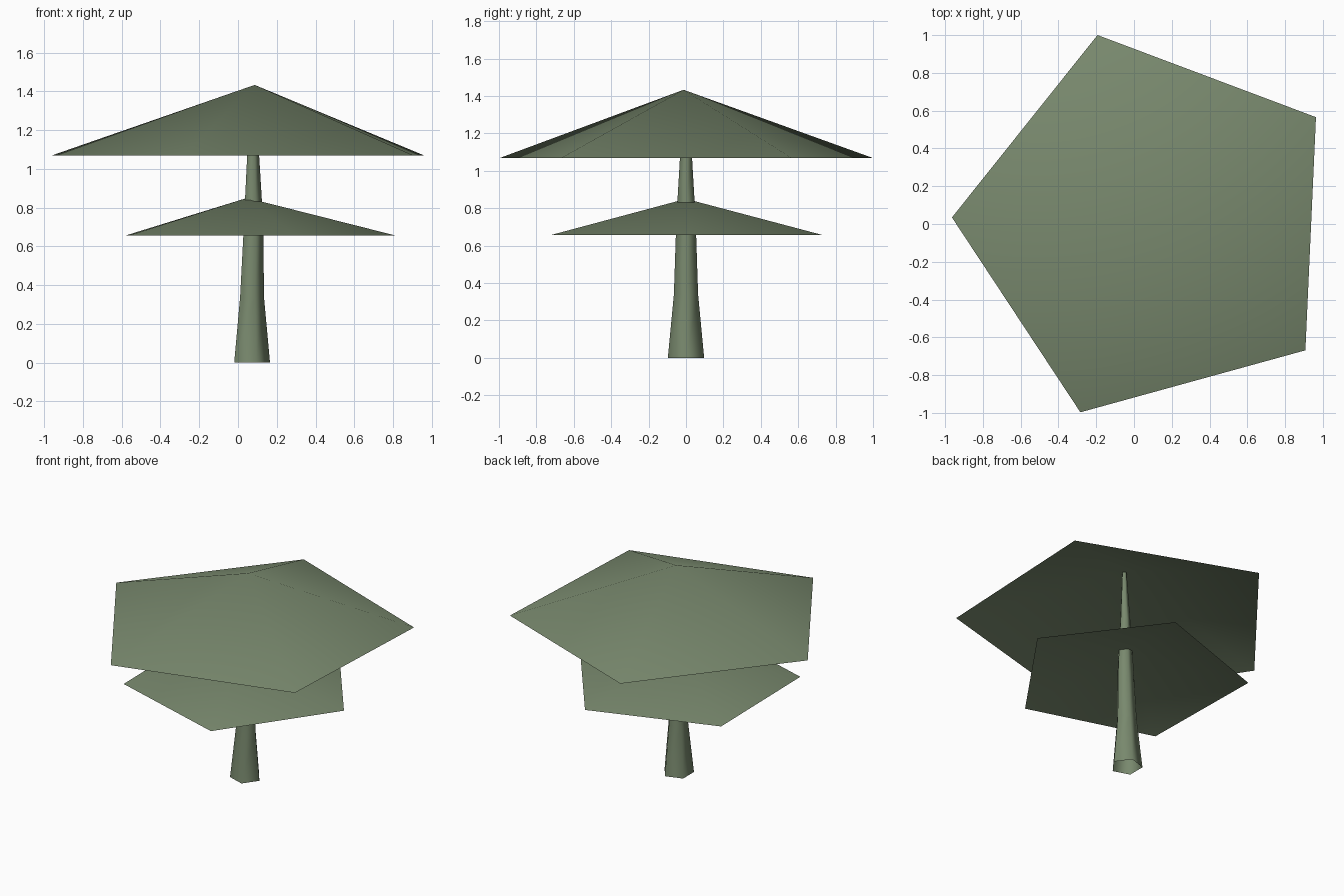
import bpy
import bmesh
from math import cos, sin, radians, tau

SIDES = 5

cube = bpy.data.objects.get("Cube")
if cube:
    bpy.data.objects.remove(cube, do_unlink=True)

# Single muted green for the whole tree
green = bpy.data.materials.new("muted_green")
green.use_nodes = True
colour = (0.19, 0.25, 0.155, 1.0)
green.diffuse_color = colour
bsdf = next(n for n in green.node_tree.nodes if n.type == "BSDF_PRINCIPLED")
bsdf.inputs["Base Color"].default_value = colour
bsdf.inputs["Roughness"].default_value = 0.9


def ring(bm, centre, radius, start):
    """Add one horizontal pentagon of vertices."""
    x, y, z = centre
    angles = [radians(start) + tau * i / SIDES for i in range(SIDES)]
    return [bm.verts.new((x + radius * cos(a), y + radius * sin(a), z)) for a in angles]


def finish(bm, name):
    mesh = bpy.data.meshes.new(name)
    bm.to_mesh(mesh)
    bm.free()
    mesh.materials.append(green)
    for face in mesh.polygons:
        face.use_smooth = True
    obj = bpy.data.objects.new(name, mesh)
    bpy.context.collection.objects.link(obj)
    return obj


def canopy(name, centre, radius, height, start):
    """Open five-sided cone."""
    bm = bmesh.new()
    rim = ring(bm, centre, radius, start)
    x, y, z = centre
    apex = bm.verts.new((x, y, z + height))
    for i in range(SIDES):
        bm.faces.new((rim[i], rim[(i + 1) % SIDES], apex))
    return finish(bm, name)


def trunk(name, profile, start):
    """Open tapering tube through rings of (x, z, radius)."""
    bm = bmesh.new()
    rings = [ring(bm, (x, 0, z), r, start) for x, z, r in profile]
    for low, high in zip(rings, rings[1:]):
        for i in range(SIDES):
            j = (i + 1) % SIDES
            bm.faces.new((low[i], low[j], high[j], high[i]))
    return finish(bm, name)


# Trunk, flared at the foot and leaning slightly
trunk("trunk", [(0.063, 0, 0.102), (0.066, 0.34, 0.068), (0.074, 0.66, 0.057),
                (0.075, 0.84, 0.048), (0.075, 1.07, 0.034), (0.08, 1.41, 0.015)], 0)

# Two umbrella-like layers of foliage
canopy("lower_canopy", (0.047, 0, 0.657), 0.762, 0.193, 1)
canopy("upper_canopy", (0.086, -0.013, 1.068), 1.051, 0.365, 33.4)
